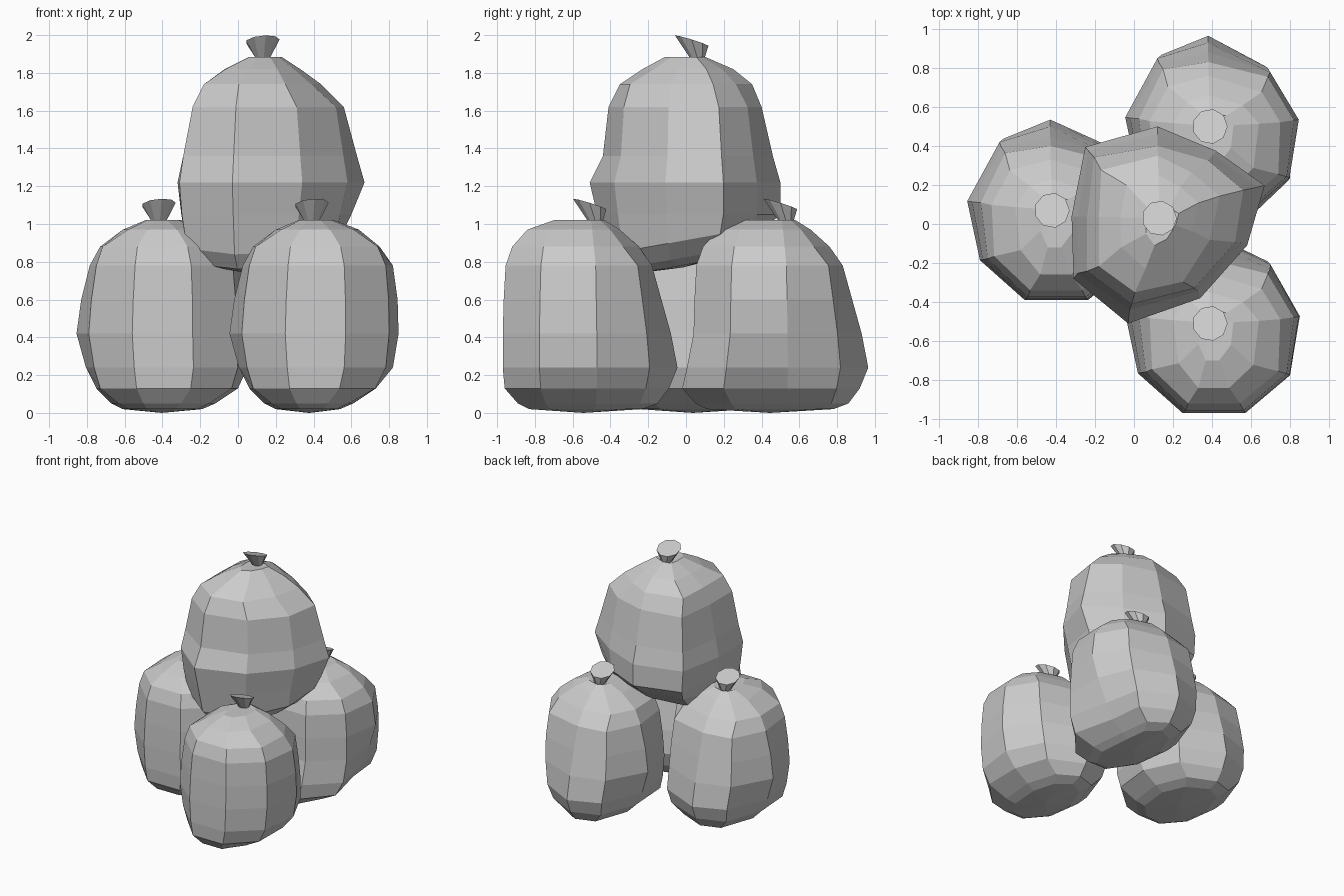
import bpy, bmesh
from math import sin, cos, tau

if "Cube" in bpy.data.objects:
    bpy.data.objects.remove(bpy.data.objects["Cube"])

# nine-sided bag outlines (top view, relative to the knot)
SQUAT = [(.46, .04), (.41, -.26), (.18, -.45), (-.14, -.45), (-.37, -.25),
         (-.435, .05), (-.27, .37), (-.01, .47), (.31, .32)]
SAGGY = [(.54, .17), (.45, -.14), (.21, -.41), (-.16, -.54), (-.44, -.31),
         (-.45, .01), (-.38, .37), (-.01, .48), (.29, .35)]

# bag levels: z, x min, x max, y min, y max
SQUAT_LEVELS = [(.02, -.19, .15, -.32, .28), (.05, -.25, .22, -.38, .36),
                (.13, -.33, .34, -.45, .42), (.24, -.385, .43, -.46, .465),
                (.42, -.435, .46, -.46, .43), (.60, -.41, .455, -.455, .38),
                (.78, -.365, .43, -.445, .33), (.88, -.31, .36, -.41, .26),
                (.97, -.19, .25, -.33, .16), (1.02, -.07, .12, -.19, .08)]
SAGGY_LEVELS = [(.79, -.22, .20, -.27, .10), (.83, -.34, .33, -.38, .27),
                (.92, -.40, .42, -.45, .40),
                (1.05, -.43, .47, -.50, .47), (1.22, -.45, .54, -.54, .47),
                (1.36, -.42, .50, -.47, .43), (1.62, -.37, .43, -.44, .37),
                (1.74, -.31, .31, -.38, .32), (1.82, -.20, .20, -.26, .22),
                (1.885, -.07, .10, -.14, .07)]


def squeeze(v, limit, full):
    """Mild squeezes flatten mainly the protruding corners, strong ones scale."""
    k = limit / full
    return min(abs(v) * k ** .65, abs(limit)) * (1 if v > 0 else -1) if .68 < k < 1 else v * k


def fit(outline, x0, x1, y0, y1):
    """Fit an outline into a box around the knot axis."""
    xs, ys = zip(*outline)
    return [(squeeze(x, *((x1, max(xs)) if x > 0 else (x0, min(xs)))),
             squeeze(y, *((y1, max(ys)) if y > 0 else (y0, min(ys))))) for x, y in outline]


def make_bag(name, outline, levels, location, sag_x=0, sag_y=0, dent=0, tilt_base=0):
    bm = bmesh.new()
    rings = []
    for z, x0, x1, y0, y1 in levels:
        s = 1 if z < .2 else .5 if z < .3 else 0
        box = (x0, x1 + sag_x * s, y0 - sag_y * s, y1)
        slope = tilt_base if z < 1 else 0
        ring = [bm.verts.new((x, y, z + slope * y)) for x, y in fit(outline, *box)]
        # dented lower flank
        if z < .5:
            d = dent * (.5 if z > .3 else 1)
            for i, amount in ((0, d), (8, d * .4)):
                ring[i].co.x *= 1 - amount
        rings.append(ring)
    # pinched neck, then the flared tilted tuft
    top = levels[-1][0]
    for radius, cy, cz in ((.04, .03, -.005), (.09, 0, .085)):
        ring = []
        for i in range(9):
            a = -tau * i / 9
            tilt = radius * (-.31 * sin(a) + .08 * cos(a)) if cz > 0 else 0
            ring.append(bm.verts.new((radius * cos(a), cy + radius * sin(a), top + cz + tilt)))
        rings.append(ring)
    for low, high in zip(rings, rings[1:]):
        for i in range(9):
            j = (i + 1) % 9
            bm.faces.new((low[i], low[j], high[j], high[i]))
    bm.faces.new(rings[-1])
    # sagging underside
    x = sum(v.co.x for v in rings[0]) / 9
    y = sum(v.co.y for v in rings[0]) / 9
    pole = bm.verts.new((x, y, levels[0][0] - .02))
    for i in range(9):
        bm.faces.new((rings[0][(i + 1) % 9], rings[0][i], pole))
    bmesh.ops.recalc_face_normals(bm, faces=bm.faces)
    mesh = bpy.data.meshes.new(name)
    bm.to_mesh(mesh)
    bm.free()
    obj = bpy.data.objects.new(name, mesh)
    obj.location = location
    bpy.context.collection.objects.link(obj)


# three bags on the ground, one resting on top
make_bag("left_bag", SQUAT, SQUAT_LEVELS, (-.42, .07, 0), sag_x=.08)
make_bag("front_right_bag", SQUAT, SQUAT_LEVELS, (.39, -.51, 0))
make_bag("back_right_bag", SQUAT, SQUAT_LEVELS, (.39, .50, 0), sag_y=.07, dent=.25)
make_bag("top_bag", SAGGY, SAGGY_LEVELS, (.13, .03, 0), tilt_base=.18)
